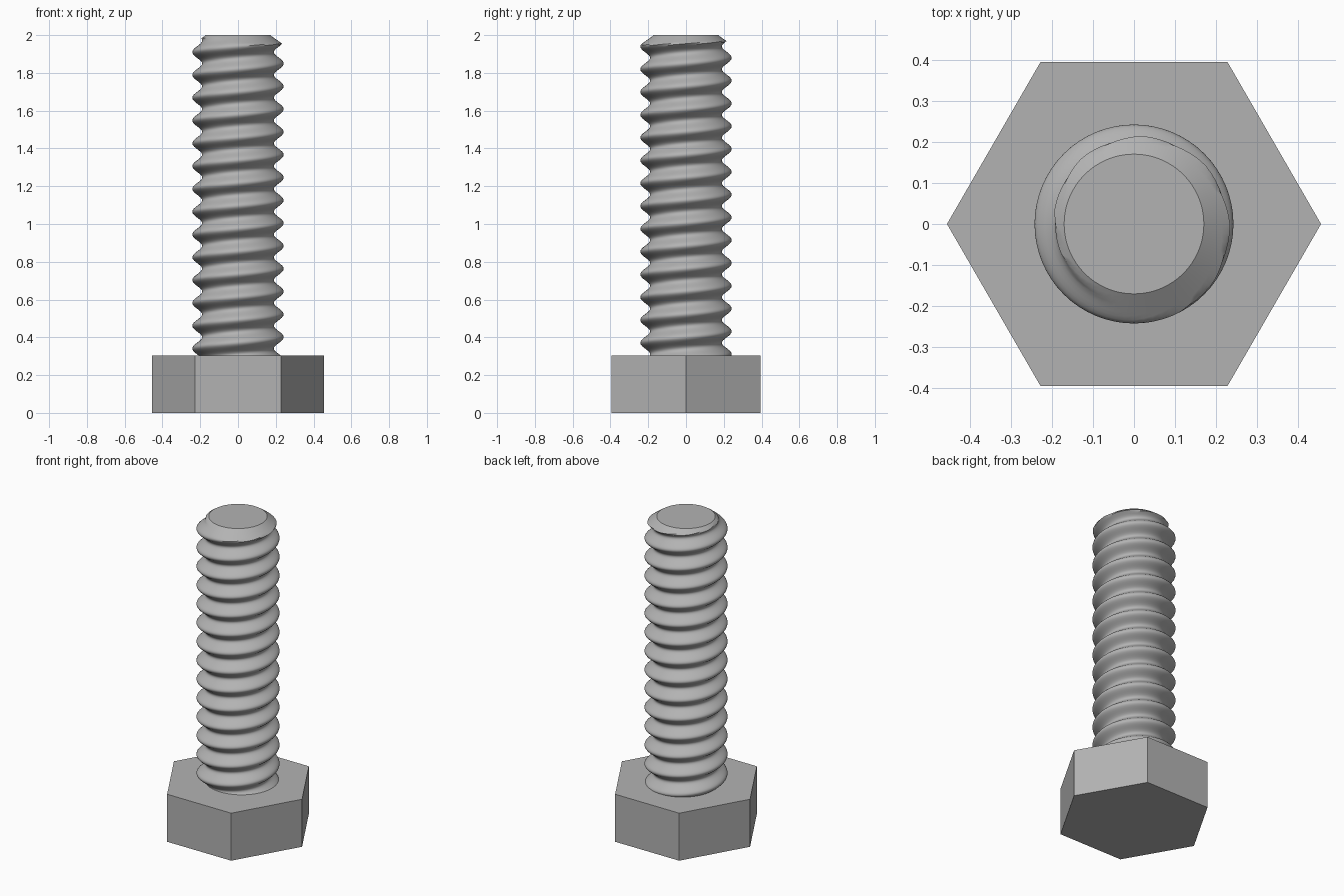
import bpy, bmesh, math

if "Cube" in bpy.data.objects:
    bpy.data.objects.remove(bpy.data.objects["Cube"])

HEAD_TOP, TOP = 0.305, 2.0
PITCH = 0.1207
ROOT, CREST, TIP = 0.19, 0.242, 0.17
SEG, ROWS = 64, 16          # sides around, rows per thread turn

steel = bpy.data.materials.new("steel grey")
steel.diffuse_color = (0.45, 0.45, 0.45, 1)
steel.use_nodes = True
steel.node_tree.nodes["Principled BSDF"].inputs["Base Color"].default_value = steel.diffuse_color


def finish(bm, name):
    bmesh.ops.remove_doubles(bm, verts=bm.verts, dist=0.0002)
    bmesh.ops.recalc_face_normals(bm, faces=bm.faces)
    mesh = bpy.data.meshes.new(name)
    bm.to_mesh(mesh)
    bm.free()
    mesh.materials.append(steel)
    obj = bpy.data.objects.new(name, mesh)
    bpy.context.collection.objects.link(obj)
    return obj


# Hexagonal head, corners on the x axis
bm = bmesh.new()
ring = [bm.verts.new((0.455 * math.cos(i * math.pi / 3),
                      0.455 * math.sin(i * math.pi / 3), 0)) for i in range(6)]
base = bm.faces.new(ring)
ext = bmesh.ops.extrude_face_region(bm, geom=[base], use_keep_orig=True)
bmesh.ops.translate(bm, vec=(0, 0, HEAD_TOP),
                    verts=[v for v in ext["geom"] if isinstance(v, bmesh.types.BMVert)])
finish(bm, "hex_head")


def radius(angle, z):
    """Rounded thread profile, cut by the end chamfer."""
    phase = ((z - 1.91) / PITCH - (angle - math.pi) / math.tau + 0.5) % 1 - 0.5
    wave = 0.5 + 0.5 * math.cos(math.tau * phase)
    return min(ROOT + (CREST - ROOT) * wave, TIP + (TOP - z) * 1.4)


# Threaded shank: rows of the surface follow the right-handed helix
bm = bmesh.new()
z_start = HEAD_TOP - PITCH - 0.01
row_count = math.ceil((TOP - z_start) / PITCH * ROWS) + 1
rows = []
for j in range(row_count):
    row = []
    for i in range(SEG + 1):
        a = math.tau * i / SEG
        z = z_start + PITCH * (j / ROWS + i / SEG)
        z = min(max(z, HEAD_TOP - 0.01), TOP)
        r = radius(a, z)
        row.append(bm.verts.new((r * math.cos(a), r * math.sin(a), z)))
    rows.append(row)
for low, high in zip(rows, rows[1:]):
    for i in range(SEG):
        bm.faces.new((low[i], low[i + 1], high[i + 1], high[i]))
bmesh.ops.remove_doubles(bm, verts=bm.verts, dist=0.0002)
# Flat end and hidden bottom cap
bmesh.ops.holes_fill(bm, edges=[e for e in bm.edges if e.is_boundary], sides=0)
shank = finish(bm, "threaded_shank")

bpy.context.view_layer.objects.active = shank
shank.select_set(True)
bpy.ops.object.shade_smooth_by_angle(angle=math.radians(35))
